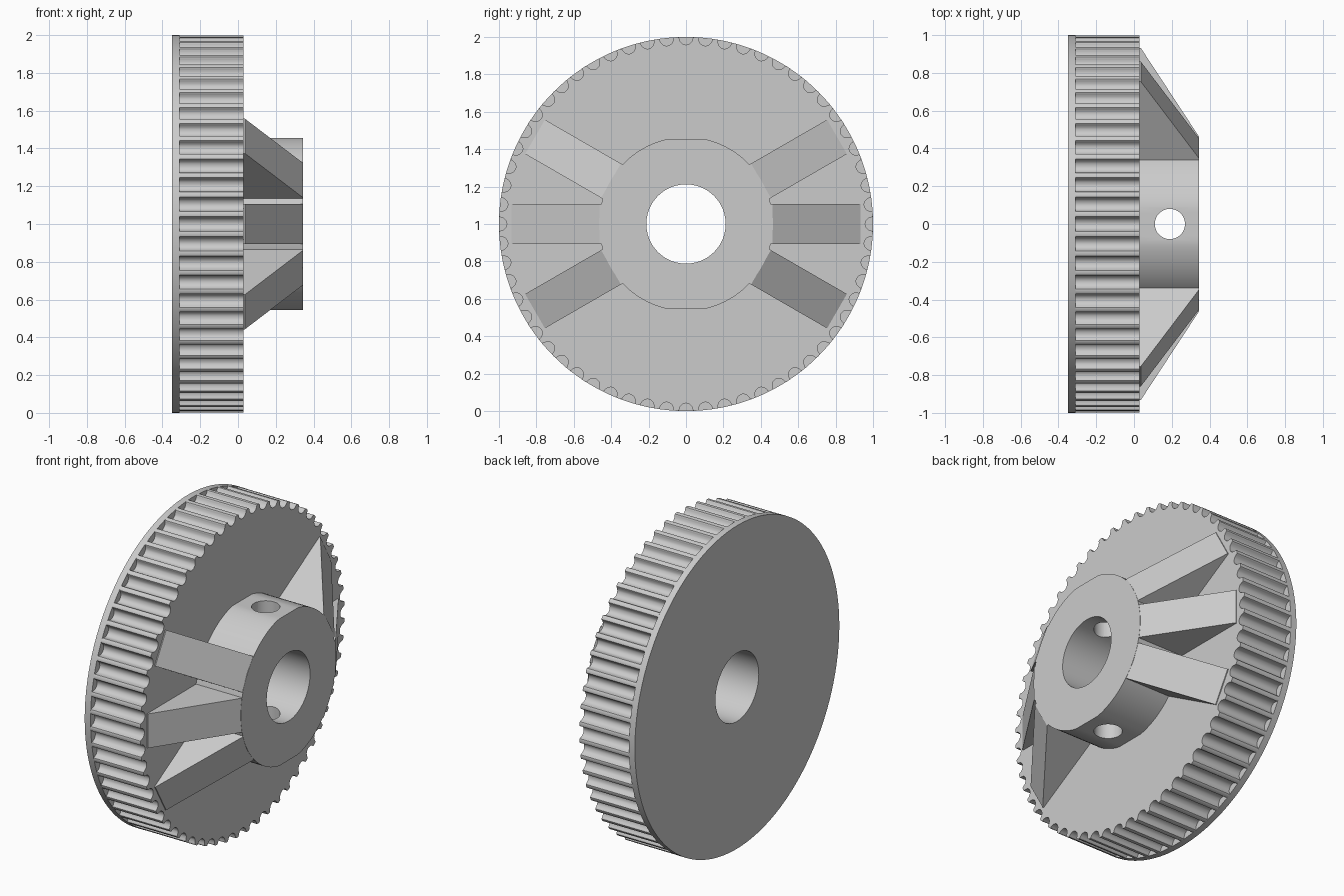
import bpy, bmesh
from math import sin, cos, pi, radians, sqrt
from mathutils import Matrix, Vector

cube = bpy.data.objects.get("Cube")
if cube:
    bpy.data.objects.remove(cube, do_unlink=True)

CENTRE = Vector((0, 0, 1))
TEETH = 60
BORE = 0.212
FACE = 0.345          # outer face of the hub
DISC = 0.03           # face of the toothed disc
FLANGE = -0.31        # where the flange meets the teeth

grey = bpy.data.materials.new("plain grey")
grey.use_nodes = True
grey.diffuse_color = (0.6, 0.6, 0.6, 1)
grey.node_tree.nodes["Principled BSDF"].inputs["Base Color"].default_value = (0.6, 0.6, 0.6, 1)


def prism(name, points, start, end, matrix=Matrix()):
    """Extrude a (y, z) outline along x, then place it about the wheel centre."""
    bm = bmesh.new()
    face = bm.faces.new([bm.verts.new((start, y, z)) for y, z in points])
    new = bmesh.ops.extrude_face_region(bm, geom=[face])["geom"]
    bmesh.ops.translate(bm, vec=(end - start, 0, 0),
                        verts=[v for v in new if isinstance(v, bmesh.types.BMVert)])
    bmesh.ops.transform(bm, matrix=Matrix.Translation(CENTRE) @ matrix, verts=bm.verts)
    bmesh.ops.recalc_face_normals(bm, faces=bm.faces)
    mesh = bpy.data.meshes.new(name)
    bm.to_mesh(mesh)
    bm.free()
    mesh.materials.append(grey)
    obj = bpy.data.objects.new(name, mesh)
    bpy.context.collection.objects.link(obj)
    return obj


def circle(radius, count):
    return [(radius * cos(2 * pi * i / count), radius * sin(2 * pi * i / count))
            for i in range(count)]


def activate(obj):
    bpy.ops.object.select_all(action="DESELECT")
    obj.select_set(True)
    bpy.context.view_layer.objects.active = obj


def cut(obj, cutter):
    activate(obj)
    mod = obj.modifiers.new("cut", "BOOLEAN")
    mod.operation, mod.solver, mod.object = "DIFFERENCE", "EXACT", cutter
    bpy.ops.object.modifier_apply(modifier=mod.name)


# Half outline of one belt groove: sideways offset and depth
half = [(0.045, 0), (0.039, 0.002), (0.036, 0.007), (0.035, 0.013), (0.033, 0.018),
        (0.030, 0.024), (0.027, 0.029), (0.022, 0.034), (0.015, 0.038), (0.008, 0.041)]
groove = [(-t, d) for t, d in half] + [(0, 0.042)] + [(t, d) for t, d in reversed(half)]

# Toothed outline
outline = []
for k in range(TEETH):
    a = 2 * pi * k / TEETH
    for t, d in groove:
        r = sqrt(1 - t * t) - d
        outline.append((r * cos(a) - t * sin(a), r * sin(a) + t * cos(a)))

toothed_disc = prism("toothed_disc", outline, FLANGE, DISC)
flange = prism("flange", circle(1, 180), -0.35, FLANGE)

# Hub, flattened at top and bottom
hub_outline = [(y, max(-0.455, min(0.455, z))) for y, z in circle(0.465, 96)]
hub = prism("hub", hub_outline, DISC - 0.02, FACE)

# Centre bore and the set screw hole across the hub
bore_cutter = prism("bore_cutter", circle(BORE, 72), -0.6, 0.6)
screw_cutter = prism("screw_cutter", circle(0.08, 32), -0.7, 0.7,
                     Matrix.Translation((0.19, 0, 0)) @ Matrix.Rotation(pi / 2, 4, "Y"))
for part in (toothed_disc, flange, hub):
    cut(part, bore_cutter)
cut(hub, screw_cutter)
for cutter in (bore_cutter, screw_cutter):
    bpy.data.objects.remove(cutter, do_unlink=True)

# Sloping ribs, three on each side; outline is (radius, height along the axle)
rib_outline = [(0.3, 0.0), (0.932, 0.0), (0.932, 0.036), (0.463, FACE - 0.001), (0.3, FACE - 0.001)]
to_axle = Matrix(((0, 0, 1, 0), (0, 1, 0, 0), (1, 0, 0, 0), (0, 0, 0, 1)))
ribs = []
for side, base in (("back", 0), ("front", 180)):
    for n, tilt in enumerate((-30, 0, 30)):
        turn = Matrix.Rotation(radians(base + tilt), 4, "X")
        ribs.append(prism(f"{side}_rib_{n + 1}", rib_outline, -0.106, 0.106, turn @ to_axle))

# Smooth the round surfaces, keep the edges sharp
for part in (toothed_disc, flange, hub):
    activate(part)
    bpy.ops.object.shade_smooth_by_angle(angle=radians(32))
